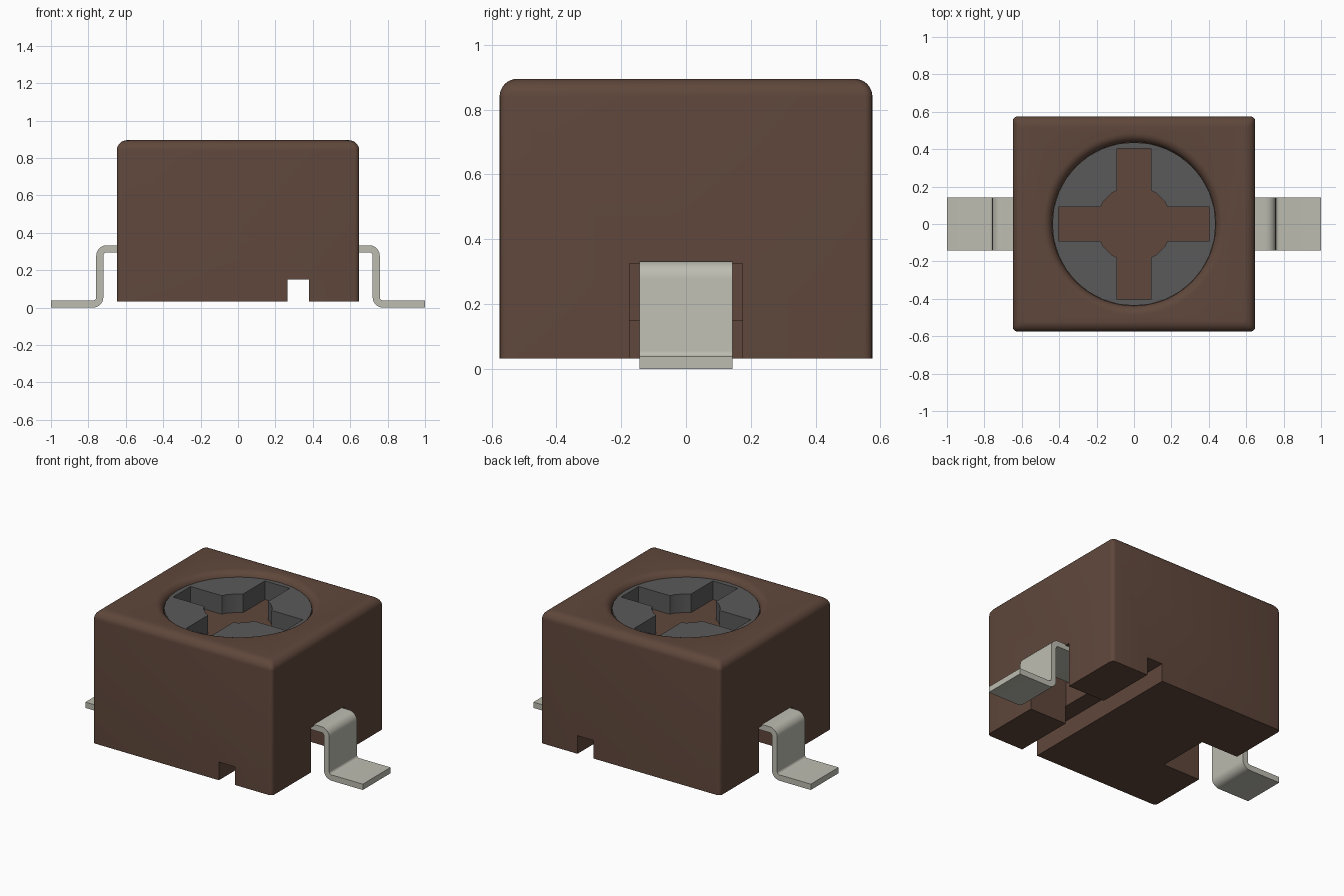
import bpy, bmesh, math
from mathutils import Matrix

cube = bpy.data.objects.get("Cube")
if cube:
    bpy.data.objects.remove(cube, do_unlink=True)


def material(name, rgb):
    m = bpy.data.materials.new(name)
    m.use_nodes = True
    m.diffuse_color = (*rgb, 1)
    m.node_tree.nodes["Principled BSDF"].inputs["Base Color"].default_value = (*rgb, 1)
    return m


BROWN = material("brown plastic", (0.115, 0.063, 0.044))
GREY = material("dark grey rotor", (0.102, 0.102, 0.102))
METAL = material("tinned metal", (0.51, 0.505, 0.44))


def finish(name, bm, mat=None):
    bmesh.ops.recalc_face_normals(bm, faces=bm.faces)
    mesh = bpy.data.meshes.new(name)
    bm.to_mesh(mesh)
    bm.free()
    ob = bpy.data.objects.new(name, mesh)
    bpy.context.collection.objects.link(ob)
    mesh.materials.append(mat or BROWN)
    return ob


def activate(ob):
    bpy.ops.object.select_all(action='DESELECT')
    ob.select_set(True)
    bpy.context.view_layer.objects.active = ob


def smooth(ob):
    activate(ob)
    bpy.ops.object.shade_smooth_by_angle(angle=math.radians(35))


def loft(name, rings, mat=None):
    """Skin a stack of equal-length rings and cap both ends."""
    bm = bmesh.new()
    loops = [[bm.verts.new(p) for p in ring] for ring in rings]
    n = len(loops[0])
    for a, b in zip(loops, loops[1:]):
        for i in range(n):
            j = (i + 1) % n
            bm.faces.new((a[i], a[j], b[j], b[i]))
    bm.faces.new(loops[0])
    bm.faces.new(loops[-1])
    return finish(name, bm, mat)


def box(name, x0, x1, y0, y1, z0, z1):
    return loft(name, [[(x0, y0, z), (x1, y0, z), (x1, y1, z), (x0, y1, z)] for z in (z0, z1)])


def circle(r, z, n=32):
    return [(r * math.cos(math.tau * i / n), r * math.sin(math.tau * i / n), z) for i in range(n)]


def arc(cx, cz, r, a0, a1, n=6):
    angles = [math.radians(a0 + (a1 - a0) * i / n) for i in range(n + 1)]
    return [(cx + r * math.cos(a), cz + r * math.sin(a)) for a in angles]


def cut(ob, cutter):
    mod = ob.modifiers.new("cut", 'BOOLEAN')
    mod.operation = 'DIFFERENCE'
    mod.solver = 'EXACT'
    mod.object = cutter
    activate(ob)
    bpy.ops.object.modifier_apply(modifier=mod.name)
    bpy.data.objects.remove(cutter, do_unlink=True)


# Housing: rounded rectangle with a rounded top rim
HX, HY, BASE, TOP = 0.648, 0.575, 0.032, 0.895


def rounded_rect(inset, z, r=0.025):
    pts = []
    for k, (sx, sy) in enumerate(((1, 1), (-1, 1), (-1, -1), (1, -1))):
        corner = arc(sx * (HX - r - inset), sy * (HY - r - inset), r, 90 * k, 90 * k + 90, 4)
        pts += [(x, y, z) for x, y in corner]
    return pts


RIM = 0.055
rings = [rounded_rect(0, BASE)]
rings += [rounded_rect(RIM - dx, TOP - RIM + dz) for dx, dz in arc(0, 0, RIM, 0, 90, 8)]
housing = loft("housing", rings)

# Round well with a flared lip
WELL, FLOOR, LIP = 0.437, 0.74, 0.05
lip = [(WELL + LIP + x, TOP - LIP + z) for x, z in arc(0, 0, LIP, 180, 90, 6)]
profile = [(WELL, FLOOR)] + lip + [(WELL + LIP, 1.1)]
cut(housing, loft("well_cutter", [circle(r, z, 64) for r, z in profile]))

# Underside channel and the two lead recesses
cut(housing, box("channel_cutter", 0.265, 0.38, -1, 1, -0.5, 0.15))
for s in (1, -1):
    x0, x1 = sorted((s * 0.379, s * 1.2))
    cut(housing, box("recess_cutter", x0, x1, -0.175, 0.175, -0.5, 0.325))
smooth(housing)

# Rotor: disc with a cross slot and a round centre opening
rotor = loft("rotor", [circle(WELL, FLOOR + 0.001), circle(WELL, 0.862)], GREY)
cut(rotor, box("slot_cutter", -0.405, 0.405, -0.09, 0.09, 0.5, 1.2))
cut(rotor, box("slot_cutter", -0.09, 0.09, -0.405, 0.405, 0.5, 1.2))
cut(rotor, loft("centre_cutter", [circle(0.203, z, 20) for z in (0.5, 1.2)]))
rotor.data.materials.clear()
rotor.data.materials.append(GREY)
rotor.data.polygons.foreach_set("material_index", [0] * len(rotor.data.polygons))
smooth(rotor)

# Bent leads: a strip profile swept across the width
T, R, HIGH, OUT = 0.038, 0.055, 0.333, 0.758
upper = [(0.38, HIGH)] + arc(OUT - R, HIGH - R, R, 90, 0)
upper += arc(OUT - T + R, R, R - T, 180, 270) + [(1.0, T)]
lower = [(1.0, 0)] + arc(OUT - T + R, R, R, 270, 180)
lower += arc(OUT - R, HIGH - R, R - T, 0, 90) + [(0.38, HIGH - T)]
for side, s in (("left", 1), ("right", -1)):
    lead = loft(side + "_lead", [[(s * x, y, z) for x, z in upper + lower] for y in (-0.143, 0.143)], METAL)
    smooth(lead)
